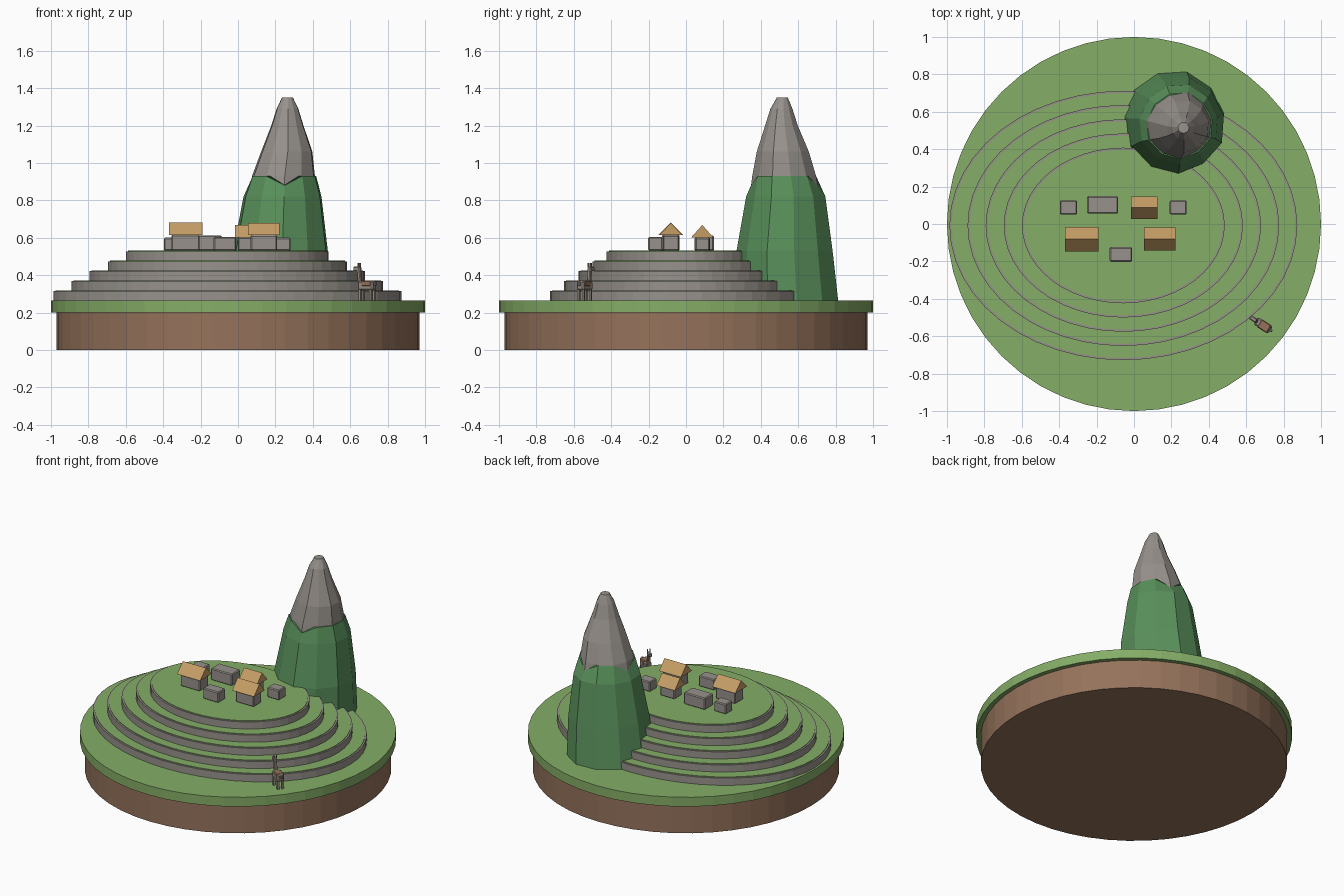
import bpy, bmesh, math, random
from mathutils import Matrix, Vector

random.seed(4)
cube = bpy.data.objects.get("Cube")
if cube:
    bpy.data.objects.remove(cube, do_unlink=True)


def material(name, r, g, b):
    m = bpy.data.materials.new(name)
    m.use_nodes = True
    m.diffuse_color = (r, g, b, 1)
    node = next(n for n in m.node_tree.nodes if n.type == 'BSDF_PRINCIPLED')
    node.inputs["Base Color"].default_value = (r, g, b, 1)
    node.inputs["Roughness"].default_value = 0.9
    return m


GRASS = material("grass green", 0.235, 0.42, 0.135)
FOREST = material("forest green", 0.10, 0.28, 0.105)
STONE = material("grey stone", 0.31, 0.285, 0.26)
EARTH = material("brown earth", 0.30, 0.17, 0.105)
THATCH = material("straw thatch", 0.56, 0.34, 0.13)
WOOL = material("grey wool", 0.33, 0.28, 0.24)


def finish(name, bm, mat, bevel=0):
    bmesh.ops.recalc_face_normals(bm, faces=bm.faces)
    mesh = bpy.data.meshes.new(name)
    bm.to_mesh(mesh)
    bm.free()
    mesh.materials.append(mat)
    ob = bpy.data.objects.new(name, mesh)
    bpy.context.scene.collection.objects.link(ob)
    if bevel:
        mod = ob.modifiers.new("soft edges", 'BEVEL')
        mod.width = bevel
        mod.segments = 1
    return ob


def disc(name, mat, x, y, rx, ry, z0, z1, sides=48):
    bm = bmesh.new()
    place = Matrix.Translation((x, y, (z0 + z1) / 2)) @ Matrix.Diagonal((rx, ry, z1 - z0, 1))
    bmesh.ops.create_cone(bm, cap_ends=True, segments=sides, radius1=1, radius2=1,
                          depth=1, matrix=place)
    return finish(name, bm, mat)


def box(name, mat, centre, size, bevel=0, parent=Matrix(), tilt=0):
    bm = bmesh.new()
    place = (parent @ Matrix.Translation(centre) @ Matrix.Rotation(tilt, 4, 'Y')
             @ Matrix.Diagonal((*size, 1)))
    bmesh.ops.create_cube(bm, size=1, matrix=place)
    return finish(name, bm, mat, bevel)


def loft(name, mat, rings):
    bm = bmesh.new()
    loops = [[bm.verts.new(p) for p in ring] for ring in rings]
    n = len(loops[0])
    for low, high in zip(loops, loops[1:]):
        for i in range(n):
            j = (i + 1) % n
            bm.faces.new((low[i], low[j], high[j], high[i]))
    bm.faces.new(loops[0])
    bm.faces.new(loops[-1])
    return finish(name, bm, mat)


# Island base
disc("earth_base", EARTH, 0, 0, 0.97, 0.97, 0, 0.2)
disc("grass_disc", GRASS, 0, 0, 1, 1, 0.2, 0.265)

# Terraces: a stone wall with a slightly smaller grass top
for i in range(5):
    rx, ry = 0.93 - 0.097 * i, 0.72 - 0.076 * i
    top = 0.315 + 0.053 * i
    disc(f"terrace_wall_{i + 1}", STONE, -0.057, -0.008, rx, ry, 0.255, top)
    disc(f"terrace_grass_{i + 1}", GRASS, -0.057, -0.008, rx - 0.011, ry - 0.011,
         top - 0.01, top + 0.004)

# Mountain: rock peak rising out of a forested skirt
SIDES = 11
wobble = [random.uniform(0.95, 1.03) for _ in range(SIDES)]


def ring(z, x, y, r, drop=0):
    points = []
    for i in range(SIDES):
        a = math.tau * (i + 0.3) / SIDES
        low = drop if i in (2, 5, 8) else 0
        s = r * wobble[i]
        points.append(Vector((x + s * math.cos(a), y + s * math.sin(a), z - low)))
    return points


loft("forest_slope", FOREST, [
    ring(0.255, 0.21, 0.545, 0.284),
    ring(0.53, 0.23, 0.535, 0.262),
    ring(0.82, 0.24, 0.54, 0.216),
    ring(0.93, 0.245, 0.53, 0.181, 0.05)])
loft("rock_peak", STONE, [
    ring(0.80, 0.242, 0.535, 0.195),
    ring(0.93, 0.245, 0.53, 0.174),
    ring(1.06, 0.262, 0.522, 0.142),
    ring(1.2, 0.265, 0.513, 0.089),
    ring(1.29, 0.265, 0.512, 0.06),
    ring(1.33, 0.265, 0.515, 0.04),
    ring(1.35, 0.265, 0.515, 0.03)])

# Village
GROUND = 0.53


def house(name, x, y, w, d, top):
    box(name, STONE, (x, y, (GROUND + top) / 2), (w, d, top - GROUND), 0.006)


def roof(name, x, y, w, d, z, h):
    bm = bmesh.new()
    ends = [[bm.verts.new((x + s * w / 2, y + dy, z + dz))
             for dy, dz in ((-d / 2, 0), (d / 2, 0), (0, h))] for s in (-1, 1)]
    for end in ends:
        bm.faces.new(end)
    for i in range(3):
        j = (i + 1) % 3
        bm.faces.new((ends[0][i], ends[0][j], ends[1][j], ends[1][i]))
    finish(name, bm, THATCH)


house("hut_west", -0.35, 0.088, 0.092, 0.076, 0.6)
house("hut_long", -0.168, 0.102, 0.164, 0.094, 0.612)
house("hut_east", 0.236, 0.088, 0.092, 0.076, 0.6)
house("hut_front", -0.07, -0.163, 0.12, 0.078, 0.605)
for i, (x, y, w, d, top) in enumerate([(0.055, 0.087, 0.14, 0.118, 0.602),
                                       (-0.28, -0.081, 0.178, 0.13, 0.616),
                                       (0.138, -0.081, 0.168, 0.122, 0.614)]):
    house(f"house_walls_{i + 1}", x, y, w - 0.028, d - 0.036, top)
    roof(f"house_roof_{i + 1}", x, y, w, d, top, 0.066)

# Pack animal, built facing local +x
frame = Matrix.Translation((0.69, -0.542, 0.265)) @ Matrix.Rotation(math.radians(147), 4, 'Z')
box("animal_body", WOOL, (0, 0, 0.079), (0.095, 0.046, 0.05), 0.008, frame)
box("animal_blanket", EARTH, (-0.008, 0, 0.091), (0.062, 0.05, 0.032), 0.005, frame)
box("animal_neck", WOOL, (0.047, 0, 0.125), (0.02, 0.02, 0.085), 0.004, frame, 0.12)
box("animal_head", WOOL, (0.062, 0, 0.168), (0.042, 0.024, 0.024), 0.005, frame)
box("animal_tail", WOOL, (-0.052, 0, 0.09), (0.012, 0.014, 0.024), 0.003, frame)
for side, s in (("left", 1), ("right", -1)):
    box(f"{side}_ear", WOOL, (0.05, s * 0.008, 0.189), (0.007, 0.006, 0.022), 0, frame)
    for end, x in (("front", 0.034), ("back", -0.034)):
        box(f"{end}_{side}_leg", WOOL, (x, s * 0.015, 0.029), (0.013, 0.013, 0.06), 0, frame)
